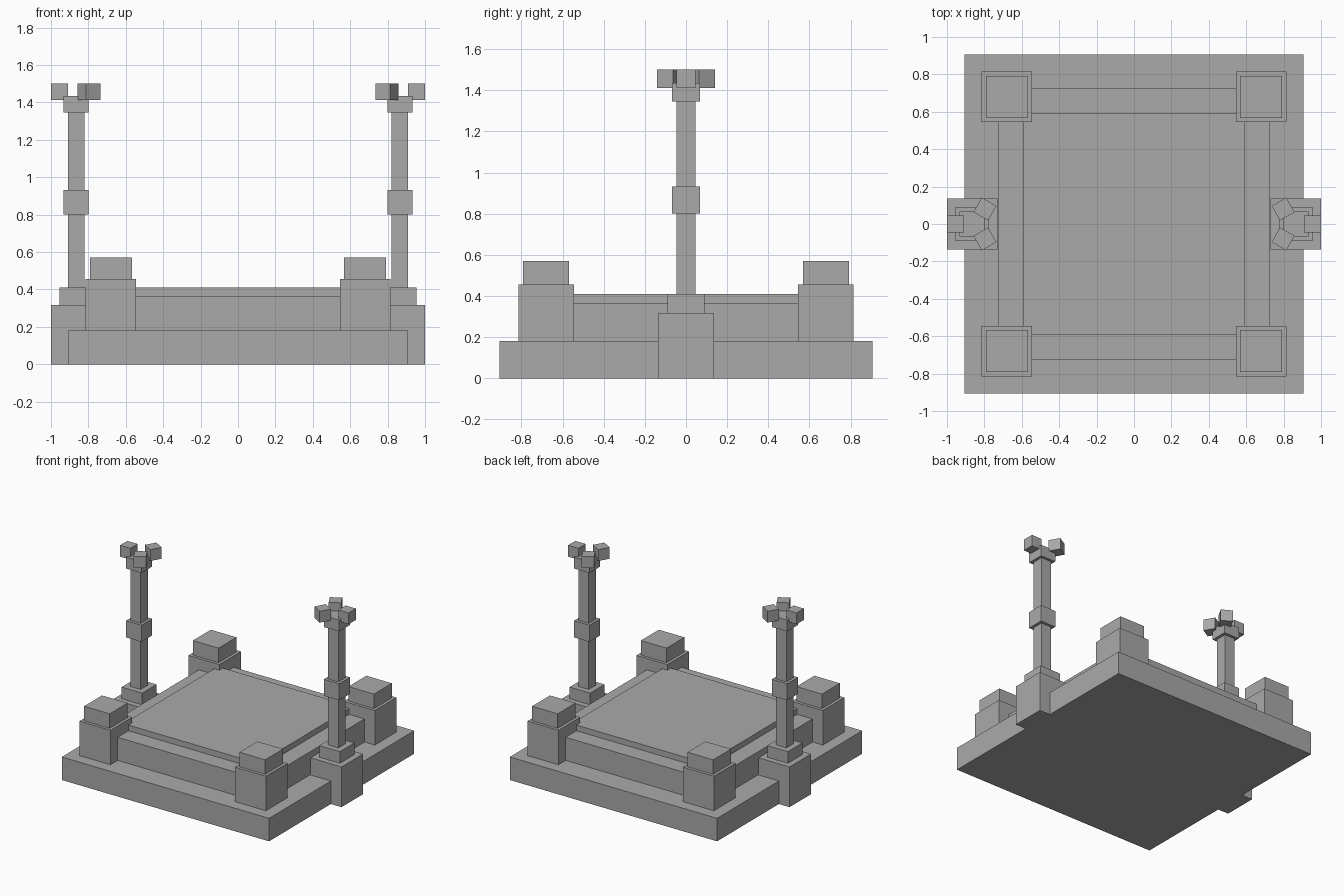
import bpy, math
from mathutils import Matrix, Vector

if "Cube" in bpy.data.objects:
    bpy.data.objects.remove(bpy.data.objects["Cube"])

stone = bpy.data.materials.new("grey stone")
stone.diffuse_color = (0.4, 0.4, 0.4, 1)
stone.use_nodes = True
stone.node_tree.nodes["Principled BSDF"].inputs["Base Color"].default_value = stone.diffuse_color


def box(name, x, y, half_x, half_y, z0, z1, turn=0):
    """Square-edged block between two heights, turned about its own vertical axis."""
    bpy.ops.mesh.primitive_cube_add(size=2)
    ob = bpy.context.object
    ob.name = ob.data.name = name
    ob.data.transform(Matrix.Diagonal((half_x, half_y, (z1 - z0) / 2, 1)))
    ob.location = (x, y, (z0 + z1) / 2)
    ob.rotation_euler.z = turn
    ob.data.materials.append(stone)
    return ob


# Stepped floor
box("base", 0, 0, 0.907, 0.907, 0, 0.182)
box("lower_platform", 0, 0, 0.725, 0.725, 0.182, 0.365)
box("upper_platform", 0, 0, 0.59, 0.59, 0.365, 0.41)

# Corner posts with caps
for sx in (-1, 1):
    for sy in (-1, 1):
        box("corner_post", sx * 0.68, sy * 0.68, 0.135, 0.135, 0.182, 0.455)
        box("corner_cap", sx * 0.68, sy * 0.68, 0.112, 0.112, 0.455, 0.57)

# Lamp columns on either side
for side in (-1, 1):
    x = side * 0.865
    box("pedestal", x, 0, 0.135, 0.135, 0, 0.318)
    box("pedestal_step", x, 0, 0.09, 0.09, 0.318, 0.41)
    box("pole", x, 0, 0.045, 0.045, 0.41, 1.345)
    box("pole_collar", x, 0, 0.067, 0.067, 0.80, 0.932)
    box("pole_head", x, 0, 0.067, 0.067, 1.345, 1.435)
    # One lamp faces outward, two are splayed inward
    box("outer_lamp", side * 0.955, 0, 0.045, 0.045, 1.412, 1.502)
    for sy in (-1, 1):
        box("inner_lamp", side * 0.797, sy * 0.08, 0.045, 0.045, 1.412, 1.502,
            -side * sy * math.radians(60))
